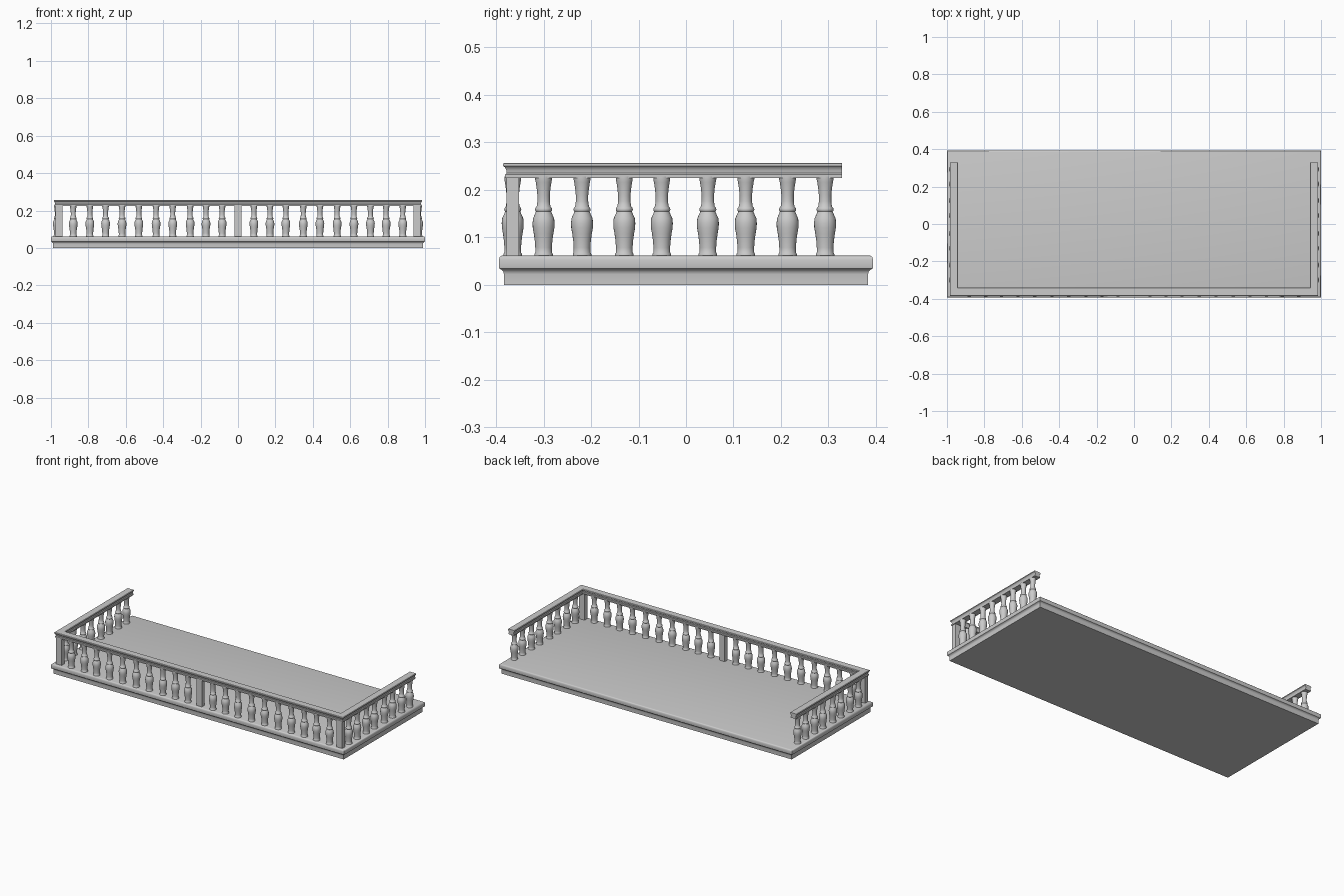
import bpy, bmesh, math

if "Cube" in bpy.data.objects:
    bpy.data.objects.remove(bpy.data.objects["Cube"])


def make_object(name, bm, smooth=True):
    bmesh.ops.recalc_face_normals(bm, faces=bm.faces)
    mesh = bpy.data.meshes.new(name)
    bm.to_mesh(mesh)
    bm.free()
    ob = bpy.data.objects.new(name, mesh)
    bpy.context.collection.objects.link(ob)
    if smooth:
        bpy.ops.object.select_all(action='DESELECT')
        ob.select_set(True)
        bpy.context.view_layer.objects.active = ob
        bpy.ops.object.shade_smooth_by_angle(angle=math.radians(35))
    return ob


def bridge(bm, a, b, closed=True):
    n = len(a)
    for i in range(n if closed else n - 1):
        j = (i + 1) % n
        bm.faces.new((a[i], a[j], b[j], b[i]))


# Floor slab: rectangle lofted through a moulded edge profile (inset, z)
edge = [(0.0105, 0), (0.0105, 0.022), (0.009, 0.028), (0.005, 0.032), (0.001, 0.034),
        (0, 0.037), (0, 0.053), (0.0015, 0.058), (0.005, 0.061), (0.009, 0.062)]
bm = bmesh.new()
rings = []
for d, z in edge:
    x, y = 1 - d, 0.394 - d
    rings.append([bm.verts.new((sx * x, sy * y, z))
                  for sx, sy in ((-1, -1), (1, -1), (1, 1), (-1, 1))])
for a, b in zip(rings, rings[1:]):
    bridge(bm, a, b)
bm.faces.new(rings[0])
bm.faces.new(rings[-1])
make_object("floor_slab", bm)

# Handrail: profile (offset outward, z) swept along a mitred U path
CX, CY, BACK = 0.9625, -0.3625, 0.329
half = [(0.019, 0.225), (0.019, 0.232), (0.015, 0.235), (0.016, 0.241),
        (0.0185, 0.247), (0.0225, 0.250), (0.0225, 0.255), (0.020, 0.257)]
profile = half + [(-o, z) for o, z in reversed(half)]
bm = bmesh.new()
stations = []
for sx, back in ((-1, True), (-1, False), (1, False), (1, True)):
    stations.append([bm.verts.new((sx * (CX + o), BACK if back else CY - o, z))
                     for o, z in profile])
for a, b in zip(stations, stations[1:]):
    bridge(bm, a, b)
bm.faces.new(stations[0])
bm.faces.new(stations[-1])
make_object("handrail", bm)


# Square posts at the front corners and the middle
def post(name, x, wx, wy):
    bm = bmesh.new()
    bmesh.ops.create_cube(bm, size=1)
    for v in bm.verts:
        v.co = (x + v.co.x * wx, -0.365 + v.co.y * wy, 0.144 + v.co.z * 0.168)
    make_object(name, bm, False)


post("corner_post_left", -0.957, 0.038, 0.027)
post("corner_post_right", 0.957, 0.038, 0.027)
post("middle_post", 0, 0.036, 0.027)

# Turned baluster: one lathed mesh shared by all copies
turning = [(0.0195, 0.060), (0.0195, 0.065), (0.0175, 0.068), (0.0175, 0.078),
           (0.0185, 0.092), (0.0205, 0.107), (0.0228, 0.120), (0.0232, 0.130),
           (0.0222, 0.140), (0.0185, 0.148), (0.0160, 0.154), (0.0175, 0.156),
           (0.0180, 0.159), (0.0170, 0.162), (0.0145, 0.165), (0.0130, 0.176),
           (0.0130, 0.188), (0.0145, 0.203), (0.0165, 0.216), (0.0178, 0.222),
           (0.0178, 0.228)]
SIDES = 24
bm = bmesh.new()
rings = []
for r, z in turning:
    rings.append([bm.verts.new((r * math.cos(2 * math.pi * k / SIDES),
                                r * math.sin(2 * math.pi * k / SIDES), z))
                  for k in range(SIDES)])
for a, b in zip(rings, rings[1:]):
    bridge(bm, a, b)
bm.faces.new(rings[0])
bm.faces.new(rings[-1])
first = make_object("baluster", bm)

# Baluster positions: two runs along the front, one down each side
front = [0.085, 0.171, 0.256, 0.349, 0.438, 0.530, 0.620, 0.708, 0.792, 0.881]
side = [-0.300, -0.219, -0.130, -0.051, 0.046, 0.126, 0.214, 0.293]
spots = [(s * x, -0.365) for s in (-1, 1) for x in front]
spots += [(s * 0.966, y) for s in (-1, 1) for y in side]
first.location = (*spots[0], 0)
for x, y in spots[1:]:
    ob = first.copy()
    ob.name = "baluster"
    ob.location = (x, y, 0)
    bpy.context.collection.objects.link(ob)
